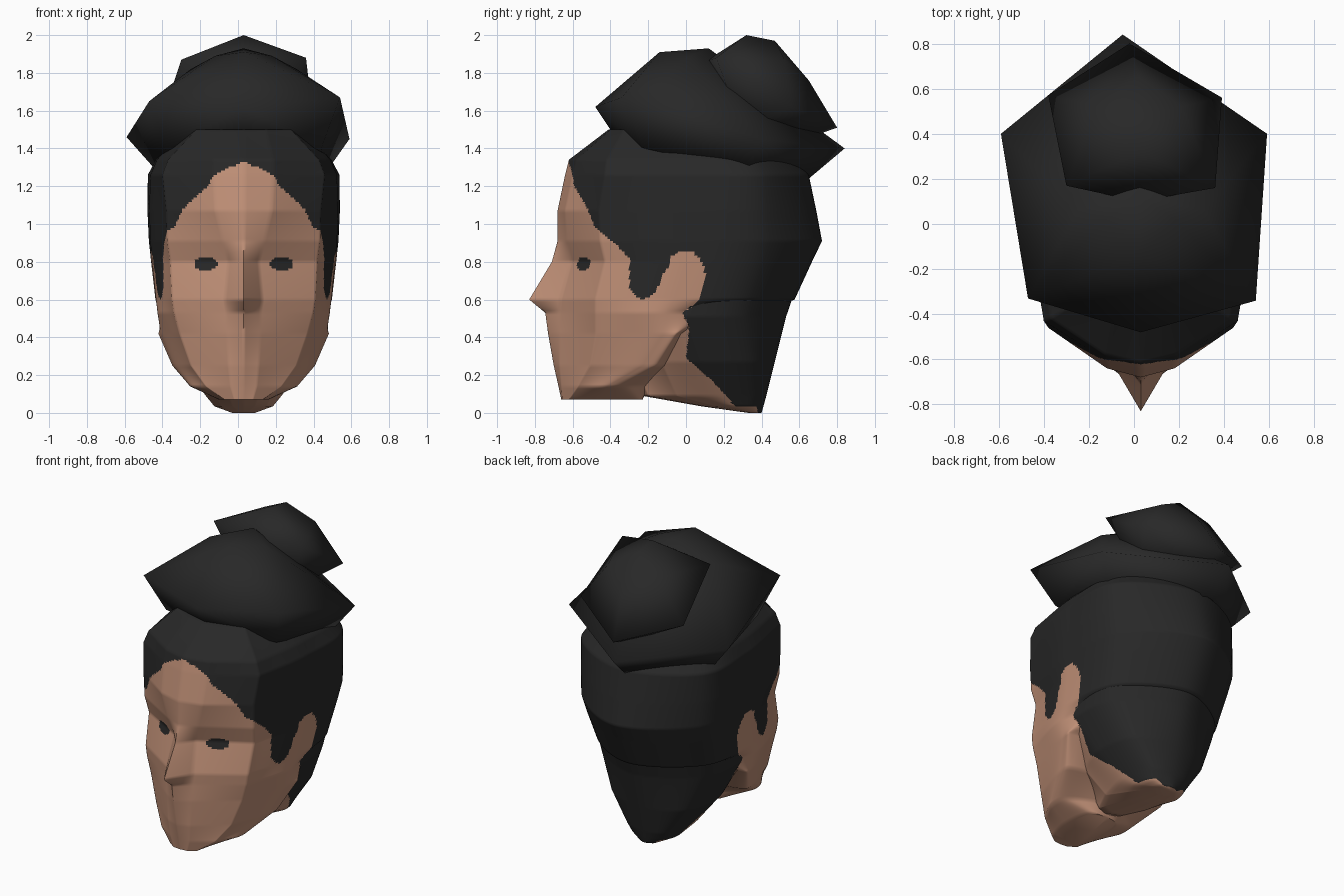
import bpy, bmesh, math
from mathutils import Vector

if "Cube" in bpy.data.objects:
    bpy.data.objects.remove(bpy.data.objects["Cube"])


def material(name, col):
    m = bpy.data.materials.new(name)
    m.diffuse_color = (*col, 1)
    m.use_nodes = True
    m.node_tree.nodes["Principled BSDF"].inputs["Base Color"].default_value = m.diffuse_color
    return m


SKIN = material("skin", (0.53, 0.28, 0.185))
HAIR = material("black hair", (0.021, 0.021, 0.021))
CX = 0.03  # the head sits slightly right of the origin

# Side-view outline (y, z) of the bare skin: hairline, sideburn, ear, nape
SKIN_OUTLINE = [(-1, 1.335), (-.62, 1.335), (-.59, 1.2), (-.53, 1.1), (-.48, .98),
                (-.38, .9), (-.30, .82), (-.30, .66), (-.27, .62), (-.23, .60),
                (-.18, .62), (-.14, .68), (-.13, .73), (-.085, .78), (-.08, .83),
                (-.03, .855), (.04, .85), (.08, .81), (.105, .73), (.09, .65),
                (.05, .58), (-.02, .53), (.01, .48), (.015, .42), (0, .29),
                (.14, .17), (.24, .06), (.24, -.1), (-1, -.1)]


def inside(p, poly):
    hit = False
    for (a, b), (c, d) in zip(poly, poly[1:] + poly[:1]):
        if (b > p[1]) != (d > p[1]) and p[0] < a + (p[1] - b) * (c - a) / (d - b):
            hit = not hit
    return hit


def is_hair(face):
    c = face.calc_center_median()
    x = abs(c.x - CX)
    if c.y < -.4 and ((x - .2) / .062) ** 2 + ((c.z - .79) / .036) ** 2 < 1:
        return True  # painted eyes
    if c.z < .05 and face.normal.z < -.6:
        return False  # neck stump
    return not inside((c.y, c.z), SKIN_OUTLINE)


def finish(name, bm, mats, angle):
    bmesh.ops.recalc_face_normals(bm, faces=bm.faces)
    if len(mats) > 1:
        for f in bm.faces:
            f.material_index = int(is_hair(f))
    me = bpy.data.meshes.new(name)
    bm.to_mesh(me)
    bm.free()
    for m in mats:
        me.materials.append(m)
    ob = bpy.data.objects.new(name, me)
    bpy.context.collection.objects.link(ob)
    bpy.ops.object.select_all(action='DESELECT')
    ob.select_set(True)
    bpy.context.view_layer.objects.active = ob
    bpy.ops.object.shade_smooth_by_angle(angle=math.radians(angle))


def half_ring(ctrl):
    """Front centre to back centre: straight nose side and cheek, then a curve."""
    a, b, c, d, e, f = [Vector(p) for p in ctrl]
    pts = [a.lerp(b, i / 8) for i in range(8)]
    pts += [b.lerp(c, i / 28) for i in range(28)]
    k = [2 * c - d, c, d, e, f, Vector((-e.x, e.y))]
    for s, n in enumerate((34, 26, 12)):
        p0, p1, p2, p3 = k[s:s + 4]
        for i in range(n):
            t = i / n
            pts.append(.5 * (2 * p1 + (p2 - p0) * t + (2 * p0 - 5 * p1 + 4 * p2 - p3) * t * t
                             + (3 * p1 - p0 - 3 * p2 + p3) * t ** 3))
    return pts + [f]


def loft(name, rings):
    """Each ring: z, front y, four (x, y) points round the side, back y."""
    levels = []
    for r0, r1 in zip(rings, rings[1:]):
        n = max(1, math.ceil((r1[0] - r0[0]) / .012))
        levels += [[p + (q - p) * i / n for p, q in zip(r0, r1)] for i in range(n)]
    levels.append(rings[-1])
    bm = bmesh.new()
    rows = []
    for r in levels:
        z, yf, *mid, yb = r
        half = half_ring([(0, yf)] + list(zip(mid[::2], mid[1::2])) + [(0, yb)])
        loop = half + [Vector((-p.x, p.y)) for p in half[-2:0:-1]]
        rows.append([bm.verts.new((p.x + CX, p.y, z)) for p in loop])
    for lo, hi in zip(rows, rows[1:]):
        for i in range(len(lo)):
            j = (i + 1) % len(lo)
            bm.faces.new((lo[i], lo[j], hi[j], hi[i]))
    bm.faces.new(rows[0][::-1])
    bm.faces.new(rows[-1])
    finish(name, bm, [SKIN, HAIR], 70)


def hull(name, points):
    bm = bmesh.new()
    for p in points:
        bm.verts.new(p)
    res = bmesh.ops.convex_hull(bm, input=bm.verts)
    bmesh.ops.delete(bm, geom=[v for v in res["geom_interior"]
                               if isinstance(v, bmesh.types.BMVert)], context='VERTS')
    finish(name, bm, [HAIR], 180)


# Head with jaw, nose, recessed eye line and painted hairline
loft("head", [
    (.07, -.66, .05, -.655, .10, -.62, .13, -.45, .10, -.26, -.23),
    (.14, -.675, .07, -.66, .20, -.57, .28, -.42, .24, -.30, -.20),
    (.25, -.70, .08, -.67, .28, -.51, .37, -.23, .33, -.13, -.10),
    (.42, -.73, .09, -.67, .34, -.48, .44, -.12, .40, -.03, 0),
    (.53, -.745, .09, -.665, .37, -.48, .455, -.10, .30, .20, .40),
    (.60, -.83, .10, -.66, .38, -.48, .465, -.06, .40, .34, .575),
    (.80, -.71, .08, -.605, .39, -.43, .485, -.01, .425, .41, .667),
    (.91, -.68, .11, -.63, .405, -.455, .495, 0, .44, .44, .72),
    (1.07, -.68, .15, -.64, .41, -.46, .50, 0, .45, .43, .69),
    (1.26, -.64, .16, -.60, .43, -.43, .495, 0, .455, .42, .65),
    (1.34, -.62, .16, -.58, .40, -.42, .46, 0, .41, .38, .58),
    (1.50, -.41, .12, -.40, .25, -.33, .32, 0, .26, .25, .42),
])

# Neck and nape, tucked under the jaw
loft("neck", [
    (0, .33, .02, .335, .05, .35, .06, .36, .05, .38, .40),
    (.035, .08, .06, .10, .12, .16, .155, .25, .12, .36, .41),
    (.09, -.23, .08, -.20, .15, -.05, .20, .18, .15, .37, .425),
    (.27, -.30, .10, -.28, .26, -.13, .33, .10, .27, .36, .47),
    (.51, -.30, .10, -.28, .36, -.20, .44, .02, .37, .33, .53),
    (.64, -.30, .10, -.28, .36, -.20, .455, .02, .395, .35, .575),
])

# Gathered hair: broad lower roll
hull("lower_bun", [
    (.03, -.48, 1.62), (-.47, -.33, 1.65), (.54, -.34, 1.67),
    (-.59, .40, 1.46), (.59, .40, 1.45), (-.05, .84, 1.40),
    (.03, -.14, 1.91), (.03, .12, 1.93), (-.25, .06, 1.82), (.31, .06, 1.82),
    (-.12, .02, 1.89), (.18, .02, 1.89),
    (.03, -.38, 1.47), (-.38, -.22, 1.40), (.44, -.22, 1.40),
    (-.43, .32, 1.28), (.47, .32, 1.28), (0, .65, 1.24)])

# Smaller knot on top at the back
hull("upper_bun", [
    (-.38, .57, 1.63), (.39, .56, 1.62), (-.02, .80, 1.51), (.02, .65, 1.76),
    (-.30, .17, 1.87), (.36, .16, 1.88), (.02, .10, 1.86),
    (.03, .32, 2.0), (.03, .47, 1.97), (-.16, .52, 1.87), (.21, .52, 1.87),
    (-.2, .3, 1.5), (.2, .3, 1.5), (0, .6, 1.44)])
